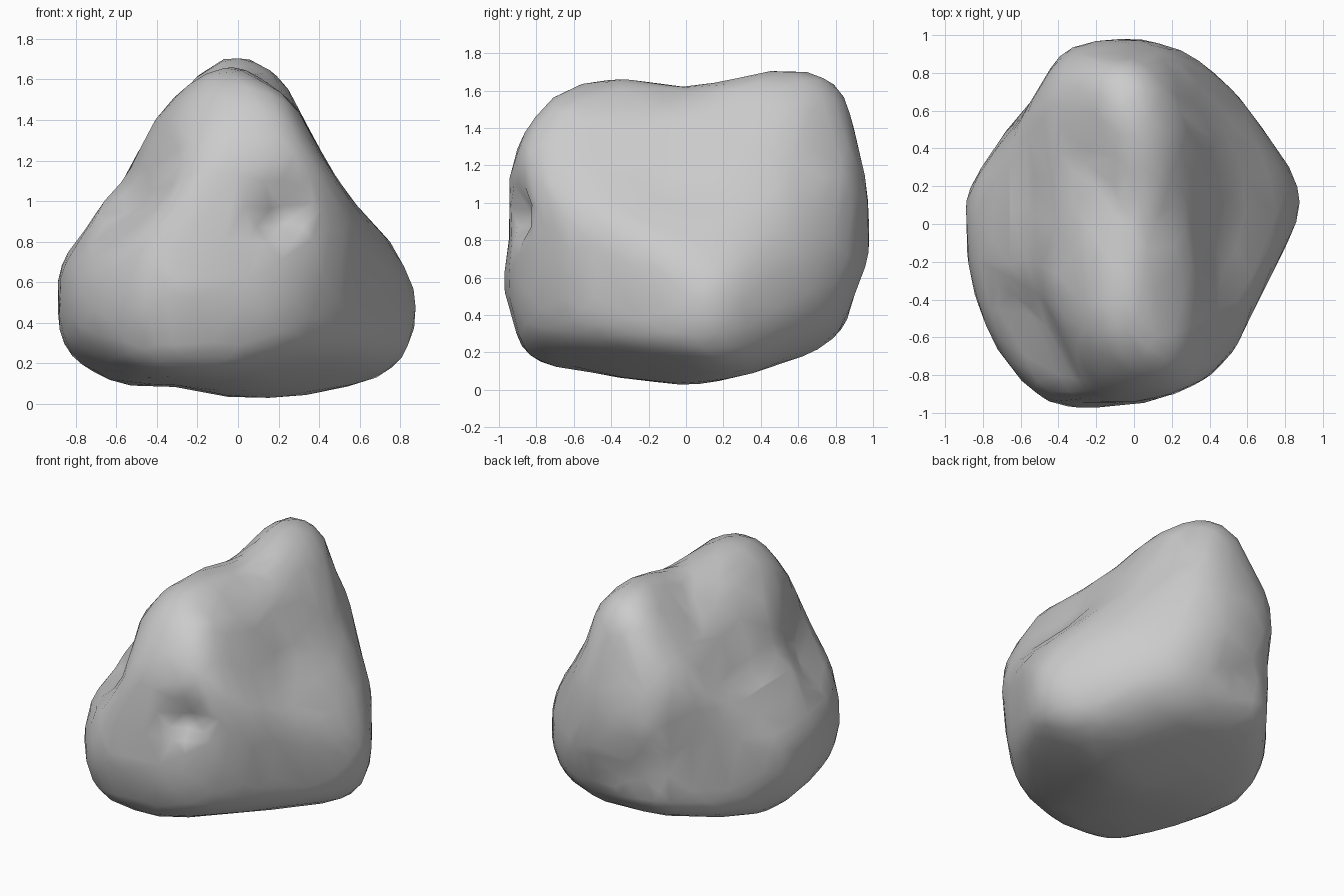
import bpy
import bmesh
from math import radians, sin, cos
from mathutils import Vector

default_cube = bpy.data.objects.get("Cube")
if default_cube:
    bpy.data.objects.remove(default_cube, do_unlink=True)

CENTRE = Vector((0, 0, .8))
ROUNDING = 22  # lower values wear the creases rounder

# Carving outlines, each in the plane it is carved along
front_outline = [
    (.02, 1.78), (.1, 1.76), (.25, 1.64), (.28, 1.5), (.36, 1.32), (.45, 1.15), (.57, .98),
    (.74, .8), (.89, .57), (.92, .44), (.82, .16), (.76, .1), (.5, .03), (.3, 0), (-.05, .03),
    (-.33, .1), (-.58, .07), (-.7, .1), (-.86, .21), (-.92, .35), (-.91, .58), (-.88, .7),
    (-.77, .82), (-.67, 1), (-.57, 1.1), (-.43, 1.36), (-.22, 1.66), (-.12, 1.73)]
side_outline = [
    (-.45, 1.72), (-.3, 1.71), (-.02, 1.65), (.2, 1.68), (.62, 1.78), (.73, 1.76), (.81, 1.69),
    (.86, 1.58), (.9, 1.33), (.98, 1.05), (1, .69), (.88, .52), (.85, .36), (.72, .22), (.4, .11),
    (0, 0), (-.38, .06), (-.55, .11), (-.78, .11), (-.88, .21), (-.92, .4), (-1, .56),
    (-.94, .8), (-.96, 1.17), (-.87, 1.35), (-.7, 1.58)]
plan_outline = [
    (-.1, 1), (.05, .99), (.3, .9), (.6, .67), (.8, .38), (.92, .2), (.9, .09), (.75, -.2),
    (.6, -.5), (.55, -.65), (.4, -.8), (.2, -.9), (0, -.96), (-.3, -1), (-.5, -.95), (-.73, -.73),
    (-.82, -.48), (-.88, -.2), (-.92, .15), (-.7, .5), (-.5, .7), (-.45, .85), (-.35, .95)]
front_corner_outline = [
    (.35, 1.85), (.44, 1.84), (.55, 1.73), (.62, 1.52), (.7, 1.3), (.75, 1.01), (.85, .73),
    (.87, .38), (.85, .18), (.73, -.04), (.25, -.08), (-.54, -.14), (-.91, .05), (-1.01, .4),
    (-.92, .68), (-.75, .85), (-.65, 1.18), (-.47, 1.39), (-.22, 1.5), (0, 1.52), (.2, 1.77)]
back_corner_outline = [
    (.34, 1.74), (.47, 1.72), (.67, 1.37), (.91, .89), (1.01, .59), (.99, .37), (.78, .07),
    (.55, -.06), (.09, -.04), (-.51, -.02), (-.75, .2), (-.87, .39), (-.87, .59), (-.72, .91),
    (-.62, 1.06), (-.56, 1.32), (-.34, 1.5), (-.09, 1.51), (.18, 1.68)]
low_corner_outline = [
    (.44, 1.85), (.27, 1.82), (.03, 1.65), (-.1, 1.48), (-.34, 1.34), (-.61, 1.2), (-.68, 1.03),
    (-.81, .91), (-.85, .73), (-.76, .29), (-.68, .01), (-.46, -.2), (-.13, -.26), (.06, -.21),
    (.71, .01), (.84, .29), (.8, .86), (.86, 1.07), (.84, 1.23), (.71, 1.46), (.6, 1.75)]

# Outline, turn about z, tilt, and how loosely it is followed
carvings = [
    (front_outline, 0, 0, 1.02),
    (side_outline, 90, 0, 1.02),
    (plan_outline, 0, 90, 1.02),
    (front_corner_outline, 35, 20, 1.03),
    (back_corner_outline, 215, 20, 1.03),
    (low_corner_outline, 145, -25, 1.03),
]

# Flat undercut below the front left corner: outward direction and offset
undercut_normal = Vector((.35, -.29, -.89))
undercut_gap = .11 - undercut_normal.dot(CENTRE)


def carving_axes(turn, tilt):
    t, e = radians(turn), radians(tilt)
    right = Vector((cos(t), sin(t), 0))
    up = Vector((-sin(t) * sin(e), cos(t) * sin(e), cos(e)))
    return right, up


def reach(direction, outline, right, up):
    """Distance from the centre to the outline along a direction."""
    start = Vector((CENTRE.dot(right), CENTRE.dot(up)))
    ray = Vector((direction.dot(right), direction.dot(up)))
    nearest = 9
    for i, point in enumerate(outline):
        a = Vector(outline[i - 1]) - start
        edge = Vector(point) - start - a
        turn = ray.cross(edge)
        if abs(turn) < 1e-7:
            continue
        distance = a.cross(edge) / turn
        along = a.cross(ray) / turn
        if distance > 0 and -1e-5 <= along <= 1 + 1e-5:
            nearest = min(nearest, distance)
    return nearest


def worn_radius(direction, tools):
    """Blend all the carvings so that the creases between them are rounded."""
    reaches = [reach(direction, outline, right, up) * slack
               for outline, right, up, slack in tools]
    facing = undercut_normal.dot(direction)
    if facing > .1:
        reaches.append(undercut_gap / facing)
    return sum(r ** -ROUNDING for r in reaches) ** (-1 / ROUNDING)


def dent(bm, place, radius, depth):
    """Push the surface near a place towards the centre."""
    place = Vector(place)
    for v in bm.verts:
        d = (v.co - place).length / radius
        if d < 1:
            v.co += (CENTRE - v.co).normalized() * depth * (1 - d * d)


# Boulder: a ball carved back to every outline, then worn smooth
bm = bmesh.new()
bmesh.ops.create_icosphere(bm, subdivisions=5, radius=1)
tools = [(outline, *carving_axes(turn, tilt), slack) for outline, turn, tilt, slack in carvings]
for v in bm.verts:
    direction = v.co.normalized()
    v.co = CENTRE + direction * worn_radius(direction, tools)
for _ in range(3):
    bmesh.ops.smooth_vert(bm, verts=bm.verts, factor=.5,
                          use_axis_x=True, use_axis_y=True, use_axis_z=True)

# Chipped notch, shoulder valley, flank hollows and rear pocket
dent(bm, (.2, -.86, .94), .16, .09)
dent(bm, (-.47, -.55, 1.05), .38, .08)
dent(bm, (.42, -.15, 1.15), .3, .025)
dent(bm, (-.5, .15, 1.15), .5, .03)
dent(bm, (-.2, .92, .65), .25, .04)

mesh = bpy.data.meshes.new("boulder")
bm.to_mesh(mesh)
bm.free()
boulder = bpy.data.objects.new("boulder", mesh)
bpy.context.collection.objects.link(boulder)

# Stone colour
stone = bpy.data.materials.new("grey stone")
stone.use_nodes = True
colour = (.6, .6, .6, 1)
stone.diffuse_color = colour
stone.node_tree.nodes["Principled BSDF"].inputs["Base Color"].default_value = colour
mesh.materials.append(stone)

# Irregular low-poly facets under smooth shading
facets = boulder.modifiers.new("facets", 'DECIMATE')
facets.ratio = .2
for face in mesh.polygons:
    face.use_smooth = True
